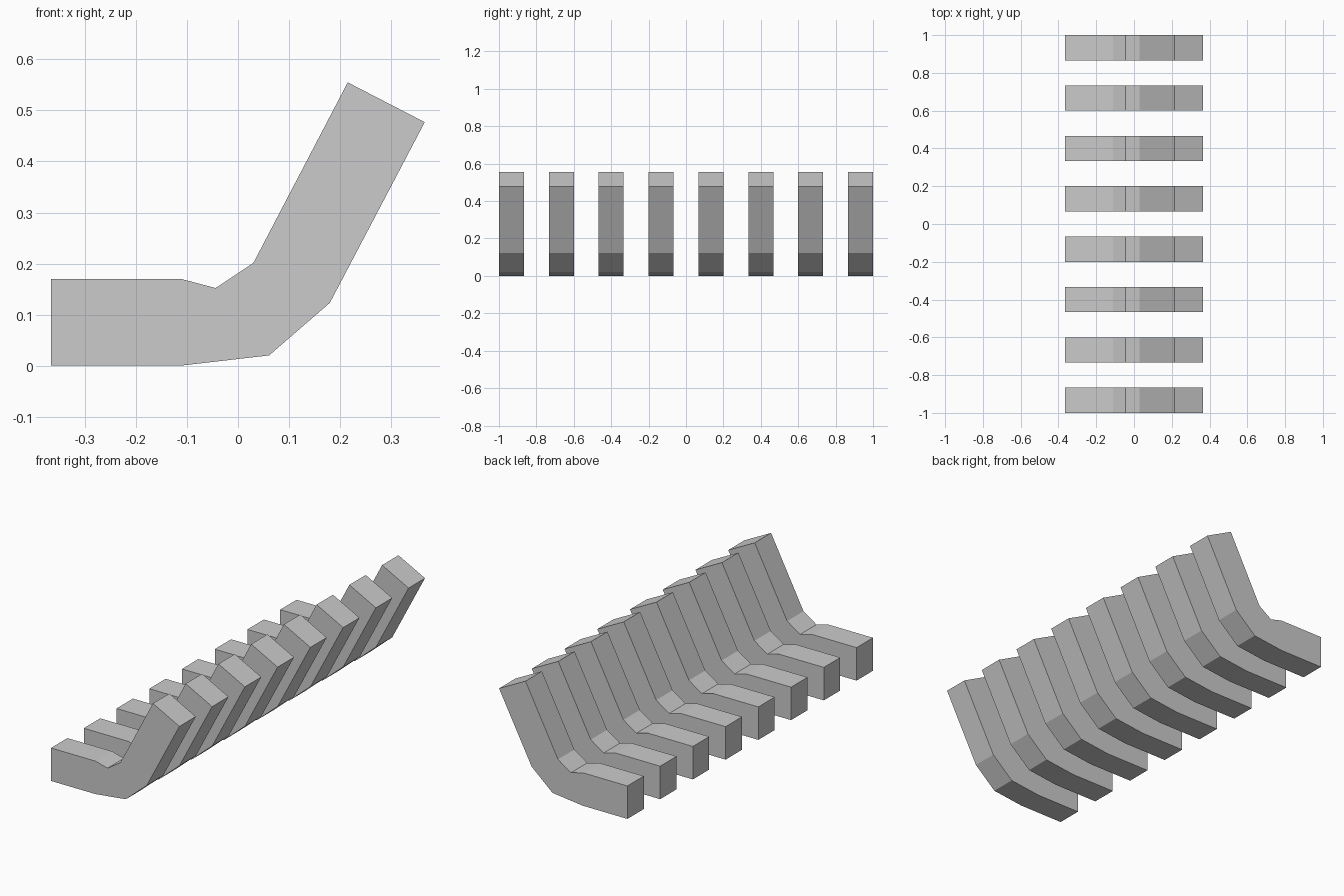
import bpy, bmesh

if "Cube" in bpy.data.objects:
    bpy.data.objects.remove(bpy.data.objects["Cube"])

# Bent slat side profile (x, z)
PROFILE = [(-0.366, 0.0), (-0.112, 0.0), (0.061, 0.02), (0.18, 0.123),
           (0.366, 0.477), (0.215, 0.555), (0.03, 0.201), (-0.044, 0.152),
           (-0.112, 0.17), (-0.366, 0.17)]
COUNT = 8
WIDTH = 2 / (2 * COUNT - 1)  # slats and gaps are equally wide


def add_slat(name, y):
    bm = bmesh.new()
    face = bm.faces.new([bm.verts.new((x, 0, z)) for x, z in PROFILE])
    side = bmesh.ops.extrude_face_region(bm, geom=[face])["geom"]
    bmesh.ops.translate(bm, vec=(0, WIDTH, 0),
                        verts=[v for v in side if isinstance(v, bmesh.types.BMVert)])
    bmesh.ops.recalc_face_normals(bm, faces=bm.faces)
    mesh = bpy.data.meshes.new(name)
    bm.to_mesh(mesh)
    bm.free()
    obj = bpy.data.objects.new(name, mesh)
    obj.location.y = y
    bpy.context.collection.objects.link(obj)


# Row of identical bench slats
for i in range(COUNT):
    add_slat(f"bench_slat_{i + 1}", -1 + 2 * WIDTH * i)
